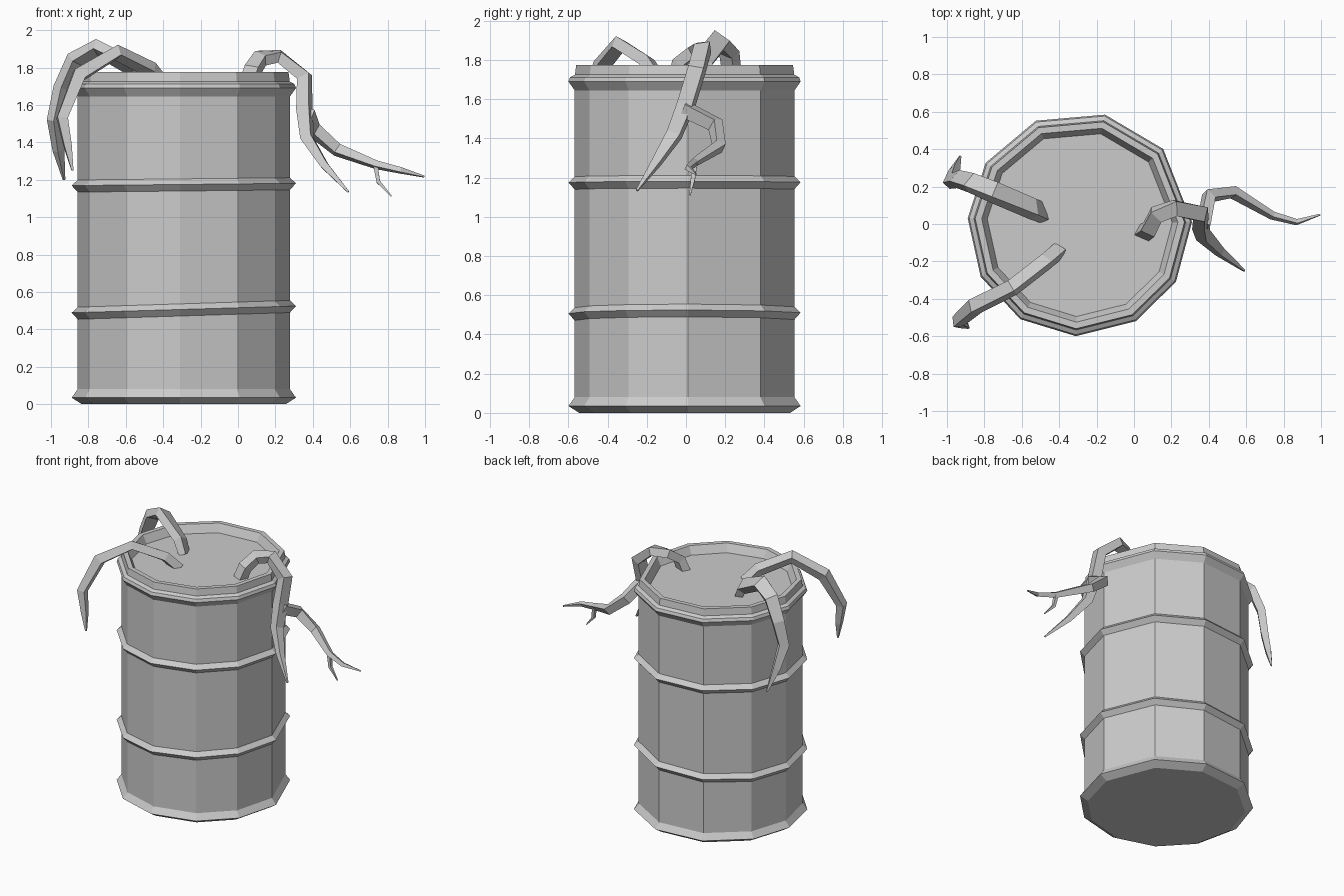
import bpy, bmesh
from math import cos, sin, radians
from mathutils import Vector, Matrix

cube = bpy.data.objects.get("Cube")
if cube:
    bpy.data.objects.remove(cube)

grey = bpy.data.materials.new("plain grey")
grey.use_nodes = True
colour = (0.6, 0.6, 0.6, 1)
grey.diffuse_color = colour
grey.node_tree.nodes["Principled BSDF"].inputs["Base Color"].default_value = colour


def finish(name, bm):
    bmesh.ops.recalc_face_normals(bm, faces=bm.faces)
    mesh = bpy.data.meshes.new(name)
    bm.to_mesh(mesh)
    bm.free()
    mesh.materials.append(grey)
    obj = bpy.data.objects.new(name, mesh)
    bpy.context.collection.objects.link(obj)
    return obj


def bridge(bm, rings):
    """Join consecutive vertex rings with quads and cap both ends."""
    for a, b in zip(rings, rings[1:]):
        n = len(a)
        for i in range(n):
            j = (i + 1) % n
            bm.faces.new((a[i], a[j], b[j], b[i]))
    bm.faces.new(rings[0])
    bm.faces.new(rings[-1])


# Drum: uneven eleven-sided shell with ribs, rim and sunken lid
CENTRE_X = -0.29
ANGLES = [radians(a) for a in (1, 42, 77, 113, 147, 177, 208, 238, 268, 300, 329)]
BODY, RIB = 0.568, 0.6


def rib(z, wobble):
    return [(BODY, z - 0.035, wobble), (RIB, z, wobble), (BODY, z + 0.03, wobble)]


profile = [(0.545, 0, 0), (RIB, 0.035, 0), (BODY, 0.08, 0)]
profile += rib(0.507, 0.018) + rib(1.175, 0.006)
profile += [(BODY, 1.645, 0), (RIB, 1.69, 0), (RIB - 0.008, 1.712, 0),
            (0.567, 1.725, 0), (0.56, 1.775, 0), (0.525, 1.775, 0), (0.495, 1.715, 0)]
bm = bmesh.new()
rings = [[bm.verts.new((CENTRE_X + r * cos(a), r * sin(a), z + w * cos(a))) for a in ANGLES]
         for r, z, w in profile]
bridge(bm, rings)
finish("drum", bm)


# Limbs: four-sided tapering tubes along bent paths
def limb(name, path, side, roll=0):
    points = [Vector(p[:3]) for p in path]
    side = Vector(side)
    bm = bmesh.new()
    rings = []
    for i, p in enumerate(points):
        before = (p - points[max(i - 1, 0)]).normalized()
        after = (points[min(i + 1, len(points) - 1)] - p).normalized()
        tangent = (before + after).normalized()
        side = (side - tangent * side.dot(tangent)).normalized()
        turned = Matrix.Rotation(radians(roll), 3, tangent) @ side
        other = tangent.cross(turned)
        w, h = path[i][3], path[i][4]
        rings.append([bm.verts.new(p + turned * w * s + other * h * t)
                      for s, t in ((1, 1), (-1, 1), (-1, -1), (1, -1))])
    bridge(bm, rings)
    return finish(name, bm)


limb("right_front_limb", [
    (-0.40, -0.14, 1.70, .035, .03), (-0.47, -0.20, 1.79, .035, .03),
    (-0.65, -0.34, 1.88, .035, .03), (-0.85, -0.44, 1.76, .035, .035),
    (-0.94, -0.52, 1.53, .028, .028), (-0.91, -0.535, 1.38, .02, .02),
    (-0.885, -0.555, 1.25, .005, .005)], (0.5, -0.8, 0), 30)

limb("right_back_limb", [
    (-0.49, 0.06, 1.70, .05, .025), (-0.54, 0.08, 1.79, .05, .03),
    (-0.75, 0.17, 1.90, .05, .03), (-0.87, 0.22, 1.84, .045, .03),
    (-0.94, 0.24, 1.69, .04, .028), (-0.98, 0.23, 1.52, .035, .025),
    (-0.96, 0.29, 1.36, .025, .02), (-0.93, 0.36, 1.20, .005, .005)], (-0.4, 0.9, 0))

limb("left_limb", [
    (0.05, -0.05, 1.70, .04, .03), (0.08, -0.03, 1.79, .04, .03),
    (0.12, 0.05, 1.85, .04, .03), (0.22, 0.085, 1.86, .04, .03),
    (0.355, 0.055, 1.75, .04, .035), (0.355, 0.0, 1.57, .04, .035),
    (0.37, -0.06, 1.42, .035, .03), (0.46, -0.15, 1.28, .022, .02),
    (0.59, -0.25, 1.135, .005, .005)], (0.7, -0.7, 0), 20)

limb("left_limb_branch", [
    (0.37, -0.01, 1.55, .035, .03), (0.40, 0.15, 1.47, .033, .03),
    (0.53, 0.17, 1.36, .028, .025), (0.74, 0.045, 1.28, .018, .016),
    (0.87, 0.01, 1.25, .014, .012), (0.995, 0.05, 1.217, .004, .004)], (0, 0, 1), 15)

limb("left_limb_twig", [
    (0.735, 0.045, 1.28, .014, .012), (0.75, 0.035, 1.19, .011, .01),
    (0.82, 0.02, 1.112, .003, .003)], (0, 1, 0))
